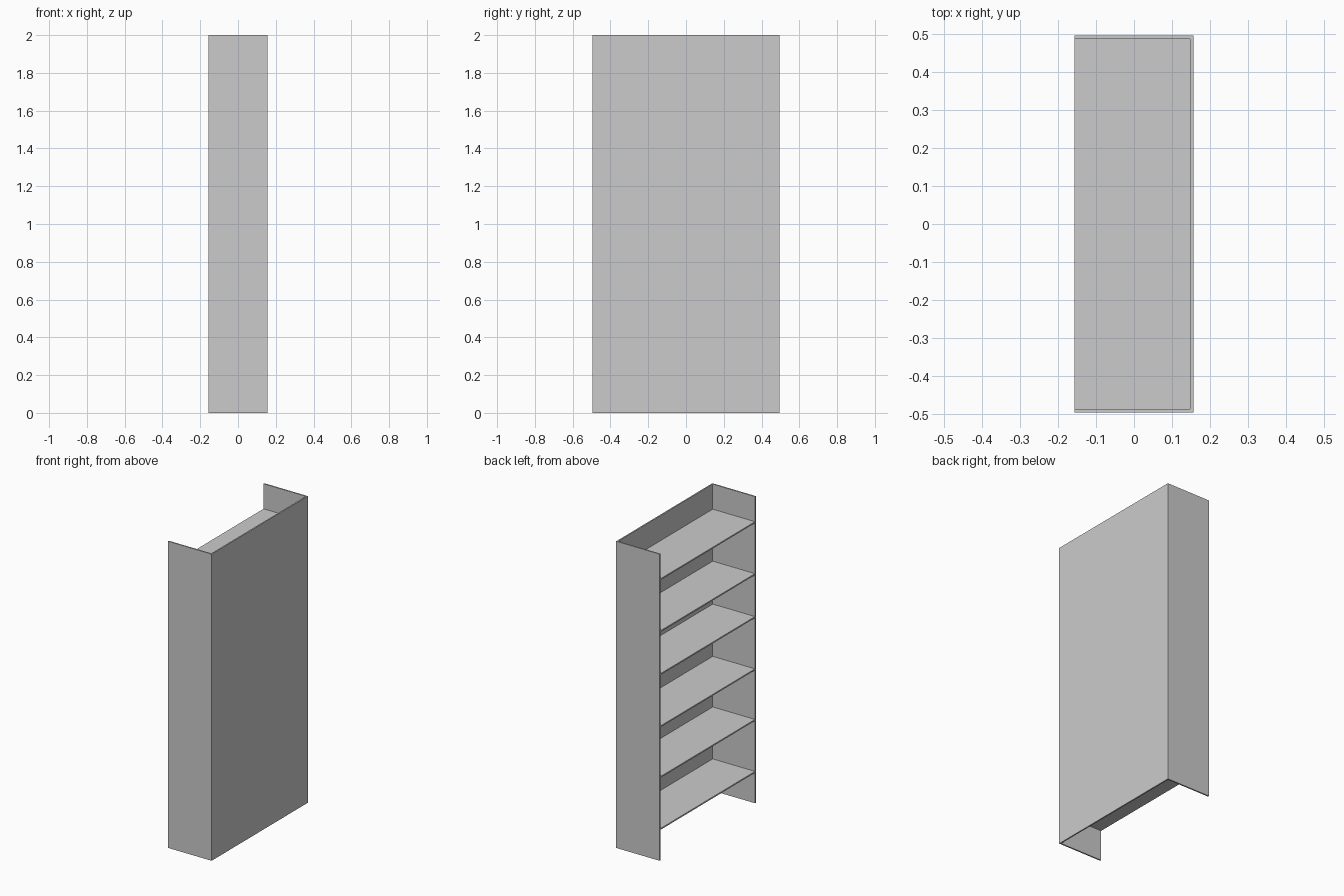
import bpy

if "Cube" in bpy.data.objects:
    bpy.data.objects.remove(bpy.data.objects["Cube"])

HX, HY, H, T = 0.157, 0.496, 2.0, 0.009  # half depth, half width, height, board thickness


def board(name, x0, x1, y0, y1, z0, z1):
    bpy.ops.mesh.primitive_cube_add(size=1, location=((x0 + x1) / 2, (y0 + y1) / 2, (z0 + z1) / 2))
    ob = bpy.context.object
    ob.name = name
    ob.scale = (x1 - x0, y1 - y0, z1 - z0)
    bpy.ops.object.transform_apply(location=False, rotation=False, scale=True)
    return ob


# Side panels, full depth and height
board("side_panel_near", -HX, HX, -HY, -HY + T, 0, H)
board("side_panel_far", -HX, HX, HY - T, HY, 0, H)

# Back panel between the sides
board("back_panel", HX - T, HX, -HY + T, HY - T, 0, H)

# Six shelves, flush with the open side, at uneven heights
for i, z in enumerate((0.203, 0.542, 0.872, 1.213, 1.493, 1.832), 1):
    board(f"shelf_{i}", -HX, HX - T, -HY + T, HY - T, z - T / 2, z + T / 2)
